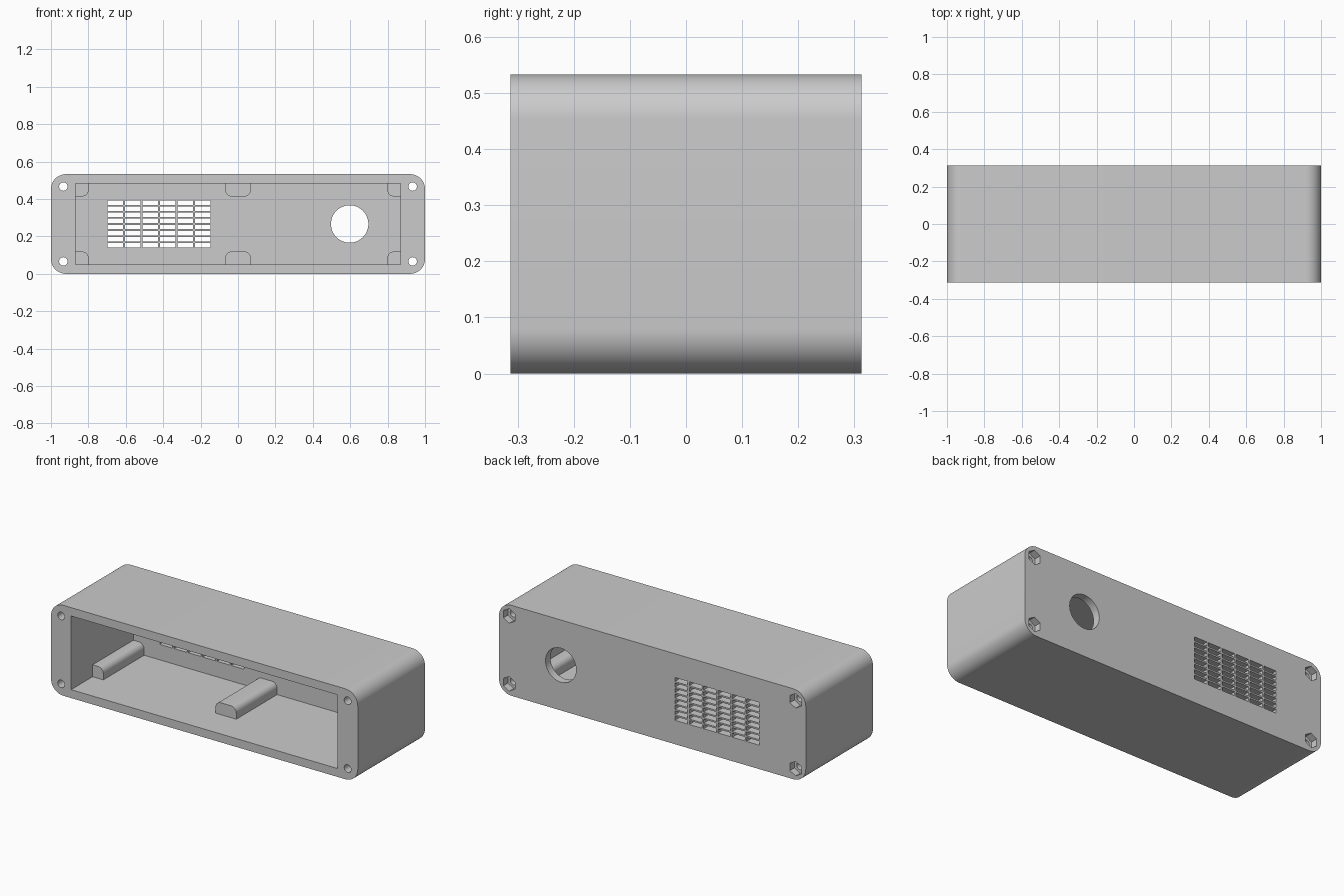
import bpy, bmesh
from math import cos, sin, pi, radians

if "Cube" in bpy.data.objects:
    bpy.data.objects.remove(bpy.data.objects["Cube"])

FRONT, BACK, HEIGHT = -0.313, 0.313, 0.533
MID = HEIGHT / 2
WALL_Y = 0.267            # inner face of the back wall
RIM_X, RIM_Z = 0.869, 0.217   # half size of the open compartment

grey = bpy.data.materials.new("case grey")
grey.use_nodes = True
grey.diffuse_color = (0.6, 0.6, 0.6, 1)
grey.node_tree.nodes["Principled BSDF"].inputs["Base Color"].default_value = (0.6, 0.6, 0.6, 1)


def prisms(name, outlines, y0, y1):
    """One object made of x-z outlines extruded along y."""
    bm = bmesh.new()
    for outline in outlines:
        face = bm.faces.new([bm.verts.new((x, y0, z)) for x, z in outline])
        new = bmesh.ops.extrude_face_region(bm, geom=[face])["geom"]
        moved = [v for v in new if isinstance(v, bmesh.types.BMVert)]
        bmesh.ops.translate(bm, verts=moved, vec=(0, y1 - y0, 0))
    bmesh.ops.recalc_face_normals(bm, faces=bm.faces)
    mesh = bpy.data.meshes.new(name)
    bm.to_mesh(mesh)
    bm.free()
    mesh.materials.append(grey)
    obj = bpy.data.objects.new(name, mesh)
    bpy.context.collection.objects.link(obj)
    return obj


def ring(x, z, r, sides, turn=0.0):
    return [(x + r * cos(turn + 2 * pi * i / sides),
             z + r * sin(turn + 2 * pi * i / sides)) for i in range(sides)]


def box(x0, x1, z0, z1, radii=(0, 0, 0, 0), steps=8):
    """Rectangle outline; radii run top right, top left, bottom left, bottom right."""
    corners = [(x1, z1, -1, -1), (x0, z1, 1, -1), (x0, z0, 1, 1), (x1, z0, -1, 1)]
    points = []
    for k, ((x, z, sx, sz), r) in enumerate(zip(corners, radii)):
        if not r:
            points.append((x, z))
            continue
        for i in range(steps + 1):
            a = (k + i / steps) * pi / 2
            points.append((x + sx * r + r * cos(a), z + sz * r + r * sin(a)))
    return points


def activate(obj):
    bpy.ops.object.select_all(action="DESELECT")
    obj.select_set(True)
    bpy.context.view_layer.objects.active = obj


def cut(target, cutter):
    cutter.hide_render = True
    mod = target.modifiers.new("cut", "BOOLEAN")
    mod.operation, mod.solver, mod.object = "DIFFERENCE", "EXACT", cutter
    activate(target)
    bpy.ops.object.modifier_apply(modifier=mod.name)
    bpy.data.objects.remove(cutter)


# Rounded outer case
case = prisms("case", [box(-1, 1, 0, HEIGHT, (0.08,) * 4, 12)], FRONT, BACK)

# Open compartment at the front
cut(case, prisms("pocket_cutter", [box(-RIM_X, RIM_X, MID - RIM_Z, MID + RIM_Z)],
                 FRONT - 0.1, WALL_Y))

# Screw holes, with hexagonal nut recesses at the back
screws = [(x, MID + s * 0.2) for x in (-0.934, 0.934) for s in (-1, 1)]
cut(case, prisms("screw_cutter", [ring(x, z, 0.0225, 24) for x, z in screws],
                 FRONT - 0.1, BACK + 0.1))
cut(case, prisms("nut_cutter", [ring(x, z, 0.043, 6, pi / 2) for x, z in screws],
                 BACK - 0.042, BACK + 0.1))

# Round opening and vent grille through the back wall
openings = [ring(0.597, MID, 0.1, 48)]
for col in range(6):
    for row in range(8):
        x, z = -0.697 + col * 0.0934, 0.141 + row * 0.0326
        openings.append(box(x, x + 0.083, z, z + 0.0235))
cut(case, prisms("opening_cutter", openings, WALL_Y - 0.1, BACK + 0.1))

# Support ribs along the floor and ceiling of the compartment
RIB, R, SINK = 0.07, 0.035, 0.004
ribs = []
for level, side in (("bottom", -1), ("top", 1)):
    wall = MID + side * (RIM_Z + SINK)
    edge = MID + side * (RIM_Z - RIB)
    z0, z1 = min(wall, edge), max(wall, edge)
    for place, x0, x1 in (("right", -RIM_X - SINK, -RIM_X + RIB),
                          ("middle", -0.068, 0.068),
                          ("left", RIM_X - RIB, RIM_X + SINK)):
        right_r = R if place != "left" else 0
        left_r = R if place != "right" else 0
        radii = (right_r, left_r, 0, 0) if side < 0 else (0, 0, left_r, right_r)
        ribs.append(prisms(f"{level}_{place}_rib", [box(x0, x1, z0, z1, radii)],
                           FRONT + 0.2, WALL_Y + SINK))

for obj in [case] + ribs:
    activate(obj)
    bpy.ops.object.shade_smooth_by_angle(angle=radians(30))
